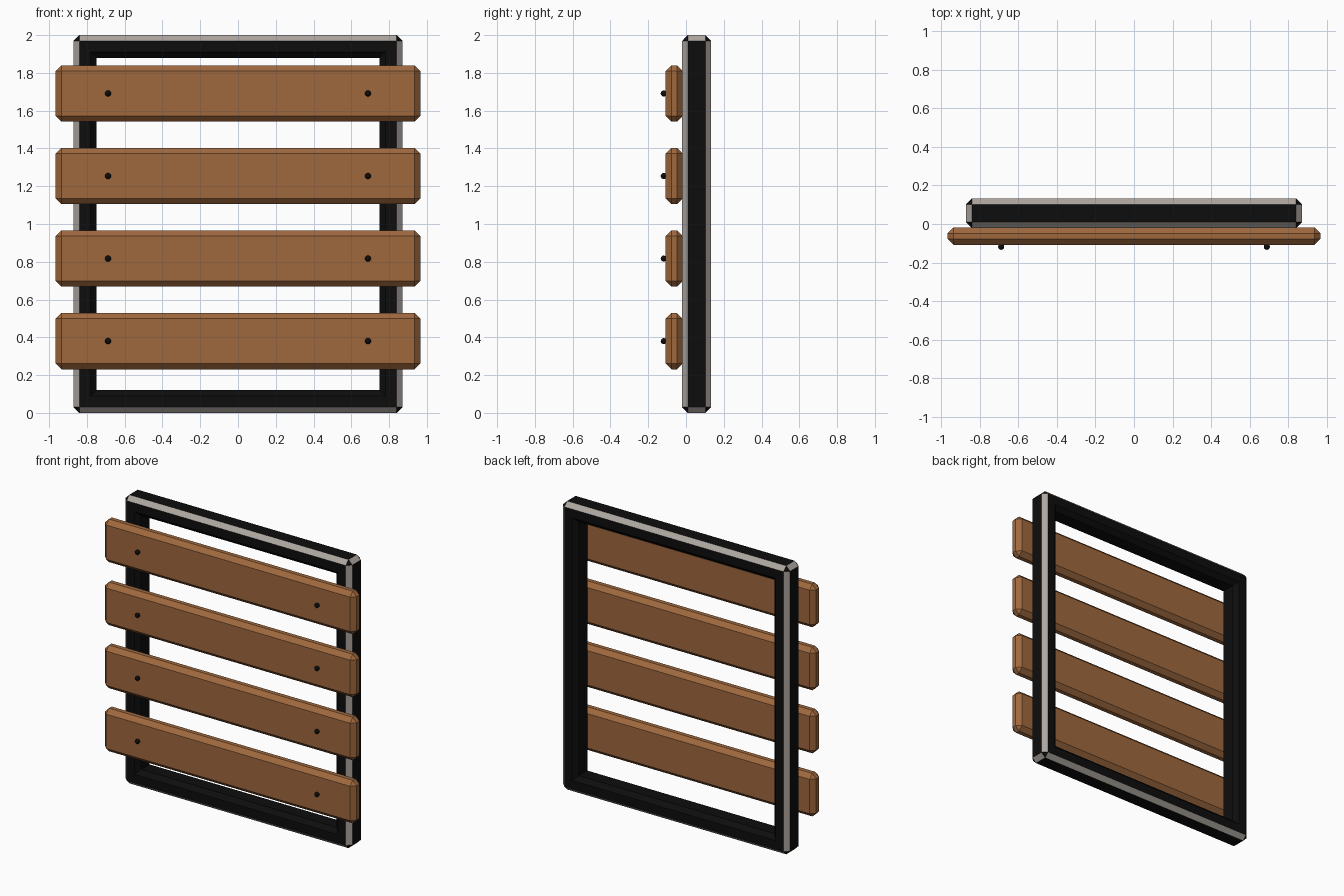
import bpy
import bmesh
from mathutils import Vector

cube = bpy.data.objects.get("Cube")
if cube:
    bpy.data.objects.remove(cube, do_unlink=True)


def material(name, rgb):
    mat = bpy.data.materials.new(name)
    mat.use_nodes = True
    mat.diffuse_color = (*rgb, 1)
    mat.node_tree.nodes["Principled BSDF"].inputs["Base Color"].default_value = (*rgb, 1)
    return mat


wood = material("warm brown wood", (0.35, 0.14, 0.048))
black = material("black metal", (0.004, 0.004, 0.004))
grey = material("worn grey edge", (0.42, 0.38, 0.35))


def add_object(name, bm, *mats):
    mesh = bpy.data.meshes.new(name)
    bm.to_mesh(mesh)
    bm.free()
    for mat in mats:
        mesh.materials.append(mat)
    obj = bpy.data.objects.new(name, mesh)
    bpy.context.collection.objects.link(obj)
    return obj


HALF_WIDTH, HALF_HEIGHT = 0.87, 1.0
FRONT, BACK, BEVEL, BAR = -0.02, 0.132, 0.03, 0.12


def frame_ring(bm, inset, y, chamfer):
    """Rectangle with cut corners, lying in the plane of the frame."""
    w, h, c = HALF_WIDTH - inset, HALF_HEIGHT - inset, chamfer
    corners = [(w, h - c), (w - c, h), (c - w, h), (-w, h - c),
               (-w, c - h), (c - w, -h), (w - c, -h), (w, c - h)]
    return [bm.verts.new((x, y, z + HALF_HEIGHT)) for x, z in corners]


# Frame: rings joined around the bar's chamfered section
bm = bmesh.new()
section = [(0, FRONT + BEVEL, BEVEL), (0, BACK - BEVEL, BEVEL),
           (BEVEL, BACK, 0), (BAR - BEVEL, BACK, 0),
           (BAR, BACK - BEVEL, 0), (BAR, FRONT + BEVEL, 0),
           (BAR - BEVEL, FRONT, 0), (BEVEL, FRONT, 0)]
rings = [frame_ring(bm, *point) for point in section]
for i, ring in enumerate(rings):
    following = rings[(i + 1) % len(rings)]
    for j in range(8):
        k = (j + 1) % 8
        bm.faces.new((ring[j], ring[k], following[k], following[j]))
bmesh.ops.remove_doubles(bm, verts=bm.verts[:], dist=0.0001)
bmesh.ops.recalc_face_normals(bm, faces=bm.faces[:])
bm.normal_update()

# Worn edges: the outward facing chamfers
for face in bm.faces:
    slants = sum(abs(n) > 0.1 for n in face.normal)
    centre = face.calc_center_median() - Vector((0, 0, HALF_HEIGHT))
    outer = abs(centre.x) > HALF_WIDTH - BEVEL or abs(centre.z) > HALF_HEIGHT - BEVEL
    face.material_index = int(slants == 2 and outer)
add_object("frame", bm, black, grey)

# Planks, each fixed by a pair of round bolt heads
for number in range(4):
    z = 0.38 + 0.437 * number
    bm = bmesh.new()
    bmesh.ops.create_cube(bm, size=1)
    bmesh.ops.scale(bm, vec=(1.93, 0.09, 0.298), verts=bm.verts[:])
    bmesh.ops.bevel(bm, geom=bm.edges[:], offset=BEVEL, segments=1, affect='EDGES')
    plank = add_object(f"plank_{number + 1}", bm, wood)
    plank.location = (0, -0.063, z)

    for side, x in (("left", 0.688), ("right", -0.688)):
        bm = bmesh.new()
        bmesh.ops.create_uvsphere(bm, u_segments=12, v_segments=8, radius=0.016)
        bolt = add_object(f"{side}_bolt_{number + 1}", bm, black)
        bolt.location = (x, -0.118, z)
